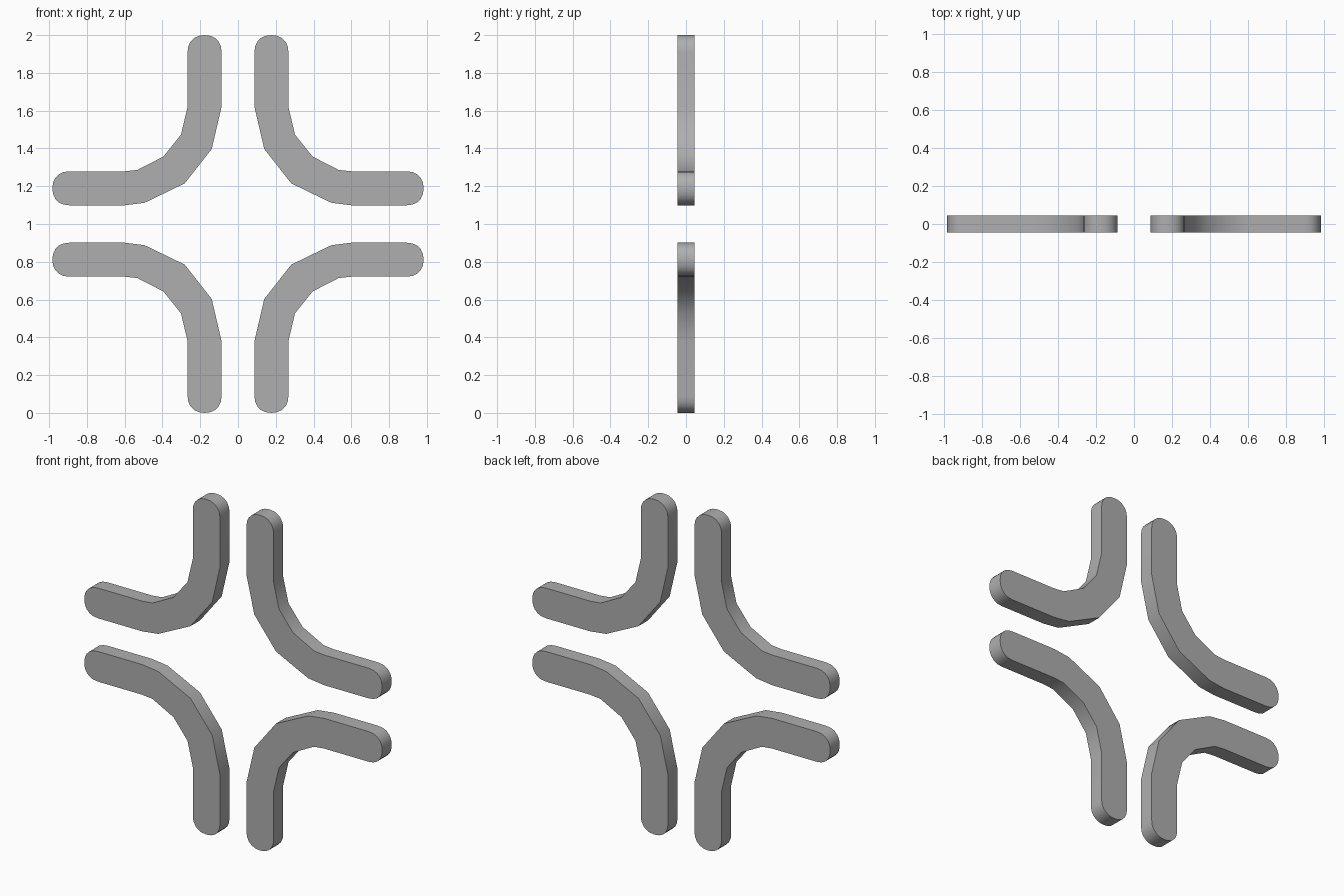
import bpy, bmesh, math

if "Cube" in bpy.data.objects:
    bpy.data.objects.remove(bpy.data.objects["Cube"])

HALF_DEPTH = 0.045
R = 0.09          # half width of a bar
CAP_SEGMENTS = 10

# Edges of one bar measured from the centre of the model (x, z)
INNER = [(0.087, 0.62), (0.139, 0.397), (0.282, 0.215), (0.495, 0.112), (0.60, 0.099)]
OUTER = [(0.60, 0.279), (0.533, 0.286), (0.395, 0.357), (0.302, 0.473), (0.267, 0.62)]

# Dark grey
grey = bpy.data.materials.new("dark_grey")
grey.diffuse_color = (0.43, 0.43, 0.43, 1)
grey.use_nodes = True
grey.node_tree.nodes["Principled BSDF"].inputs["Base Color"].default_value = grey.diffuse_color


def soft(v):
    """Slightly squared-off circle coordinate."""
    return math.copysign(abs(v) ** 0.9, v) if abs(v) > 1e-6 else 0.0


def arc(cx, cz, start, end):
    """Points of a rounded end from start to end angle in degrees."""
    pts = []
    for i in range(CAP_SEGMENTS + 1):
        a = math.radians(start + (end - start) * i / CAP_SEGMENTS)
        pts.append((cx + R * soft(math.cos(a)), cz + R * soft(math.sin(a))))
    return pts


# Closed outline: inner bend, side cap, outer bend, vertical cap
OUTLINE = (INNER + arc(0.893, 0.189, -90, 90)
           + OUTER + arc(0.177, 0.91, 0, 180))


def bent_bar(name, sx, sz):
    """Extrude the outline into a bar, flipped into one quadrant."""
    bm = bmesh.new()
    verts = [bm.verts.new((sx * x, -HALF_DEPTH, 1 + sz * z)) for x, z in OUTLINE]
    face = bm.faces.new(verts)
    ext = bmesh.ops.extrude_face_region(bm, geom=[face], use_keep_orig=True)
    moved = [g for g in ext["geom"] if isinstance(g, bmesh.types.BMVert)]
    bmesh.ops.translate(bm, verts=moved, vec=(0, 2 * HALF_DEPTH, 0))
    bmesh.ops.recalc_face_normals(bm, faces=bm.faces[:])
    mesh = bpy.data.meshes.new(name)
    bm.to_mesh(mesh)
    bm.free()
    mesh.materials.append(grey)
    mesh.shade_smooth()
    mesh.set_sharp_from_angle(angle=math.radians(40))
    obj = bpy.data.objects.new(name, mesh)
    bpy.context.collection.objects.link(obj)
    return obj


# Four bent bars, one per quadrant
for side, sx in (("left", -1), ("right", 1)):
    for level, sz in (("lower", -1), ("upper", 1)):
        bent_bar(f"{level}_{side}_bar", sx, sz)
